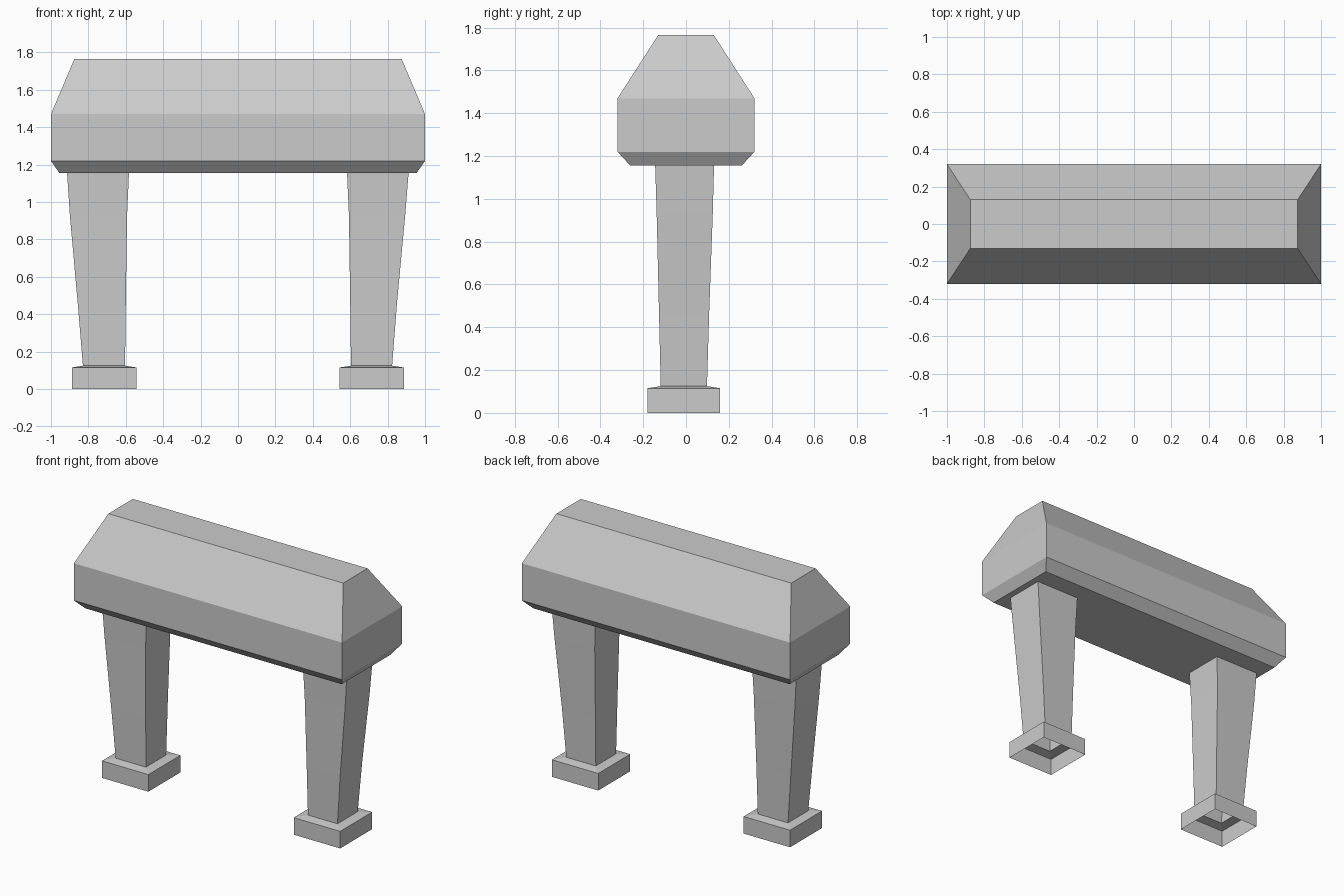
import bpy, bmesh

if "Cube" in bpy.data.objects:
    bpy.data.objects.remove(bpy.data.objects["Cube"])


def loft(name, rings, capped):
    """Flat-shaded skin through rectangles given as (x0, x1, y0, y1, z), bottom to top."""
    bm = bmesh.new()
    loops = [[bm.verts.new(p) for p in ((x0, y0, z), (x1, y0, z), (x1, y1, z), (x0, y1, z))]
             for x0, x1, y0, y1, z in rings]
    for a, b in zip(loops, loops[1:]):
        for i in range(4):
            j = (i + 1) % 4
            bm.faces.new((a[i], a[j], b[j], b[i]))
    if capped:
        bm.faces.new(loops[0][::-1])
        bm.faces.new(loops[-1])
    mesh = bpy.data.meshes.new(name)
    bm.to_mesh(mesh)
    bm.free()
    obj = bpy.data.objects.new(name, mesh)
    bpy.context.collection.objects.link(obj)
    return obj


# Chamfered top beam: half length, half depth, height
beam = [(0.955, 0.26, 1.155), (1.0, 0.32, 1.22), (1.0, 0.32, 1.47), (0.875, 0.13, 1.765)]
loft("top_beam", [(-x, x, -y, y, z) for x, y, z in beam], True)

# Tapered legs rising out of hollow feet: inner x, outer x, y range, height
foot = [(0.542, 0.888, -0.18, 0.16, 0.0), (0.542, 0.888, -0.18, 0.16, 0.115)]
leg_y = [(-0.118, 0.098, 0.125), (-0.126, 0.108, 0.46), (-0.137, 0.125, 0.93), (-0.144, 0.131, 1.156)]
inner = [0.604, 0.600, 0.593, 0.583]
outers = {"right": (1, [0.824, 0.850, 0.894, 0.912]),
          "left": (-1, [0.829, 0.857, 0.899, 0.914])}

for side, (s, outer) in outers.items():
    rings = foot + [(i, o, *y) for i, o, y in zip(inner, outer, leg_y)]
    if s < 0:
        rings = [(-o, -i, y0, y1, z) for i, o, y0, y1, z in rings]
    loft(side + "_leg_and_foot", rings, False)
